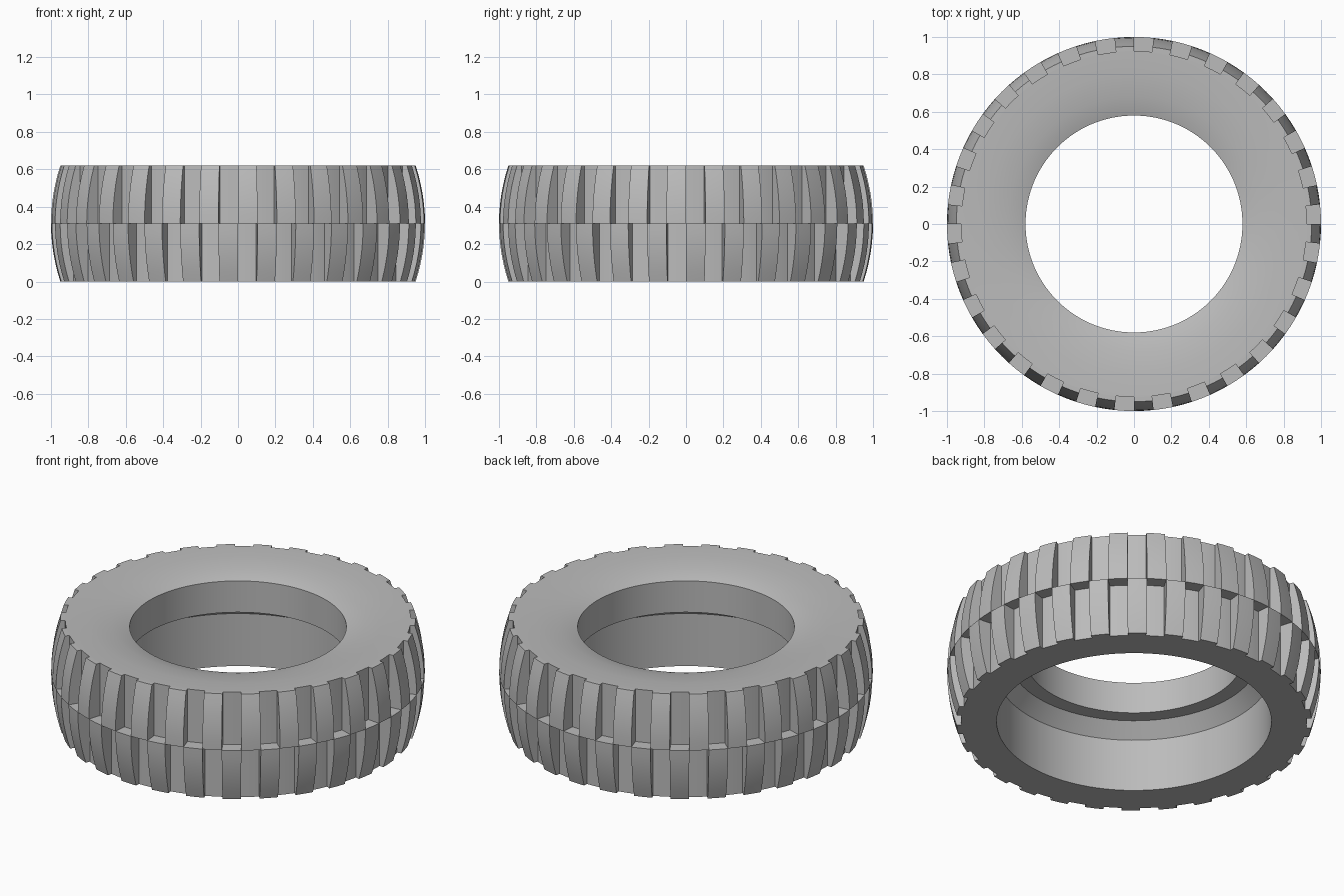
import bpy, bmesh, math

cube = bpy.data.objects.get("Cube")
if cube:
    bpy.data.objects.remove(cube, do_unlink=True)

HEIGHT = 0.62
MID = HEIGHT / 2
FLOOR = 0.925          # radius of the groove floor
RIM, CROWN = 0.95, 1.0  # tread radius at the edges and at the middle
LUGS = 30              # lugs in each row
SUB = 2                # segments across one lug
STEP = math.tau / (LUGS * 2 * SUB)

rubber = bpy.data.materials.new("grey_rubber")
rubber.use_nodes = True
grey = (0.5, 0.5, 0.5, 1)
rubber.diffuse_color = grey
rubber.node_tree.nodes["Principled BSDF"].inputs["Base Color"].default_value = grey


def finish(bm, name):
    bmesh.ops.recalc_face_normals(bm, faces=bm.faces)
    mesh = bpy.data.meshes.new(name)
    bm.to_mesh(mesh)
    bm.free()
    mesh.materials.append(rubber)
    obj = bpy.data.objects.new(name, mesh)
    bpy.context.collection.objects.link(obj)
    bpy.ops.object.select_all(action="DESELECT")
    obj.select_set(True)
    bpy.context.view_layer.objects.active = obj
    bpy.ops.object.shade_smooth_by_angle(angle=math.radians(25))


def sweep(bm, profile, start, count, closed):
    """Sweep a closed (radius, z) loop around z; cap the ends of a partial sweep."""
    rings = []
    for i in range(count if closed else count + 1):
        a = (start + i) * STEP
        rings.append([bm.verts.new((r * math.cos(a), r * math.sin(a), z)) for r, z in profile])
    n = len(profile)
    for i in range(count):
        a, b = rings[i], rings[(i + 1) % len(rings)]
        for j in range(n):
            k = (j + 1) % n
            bm.faces.new((a[j], a[k], b[k], b[j]))
    if not closed:
        bm.faces.new(rings[0])
        bm.faces.new(rings[-1])


# Carcass: dished upper side wall, stepped bore, flat underside
body = bmesh.new()
sweep(body, [(FLOOR, 0), (FLOOR, MID), (FLOOR, HEIGHT), (0.8, 0.616), (0.68, 0.602),
             (0.61, 0.585), (0.58, 0.575), (0.58, 0.39), (0.665, 0.39),
             (0.735, 0.31), (0.735, 0)], 0, LUGS * 2 * SUB, True)
finish(body, "tyre_body")


# Tread: two staggered rows of lugs with a crowned outer face
def tread_row(name, z_edge, offset):
    bm = bmesh.new()
    steps = 6
    outer = []
    for i in range(steps + 1):
        t = i / steps
        outer.append((RIM + (CROWN - RIM) * (1 - (1 - t) ** 2), z_edge + (MID - z_edge) * t))
    profile = [(FLOOR, z_edge)] + outer + [(FLOOR, MID)]
    for k in range(LUGS):
        sweep(bm, profile, (2 * k + offset) * SUB, SUB, False)
    finish(bm, name)


tread_row("lower_tread_lugs", 0, 0)
tread_row("upper_tread_lugs", HEIGHT, 1)
